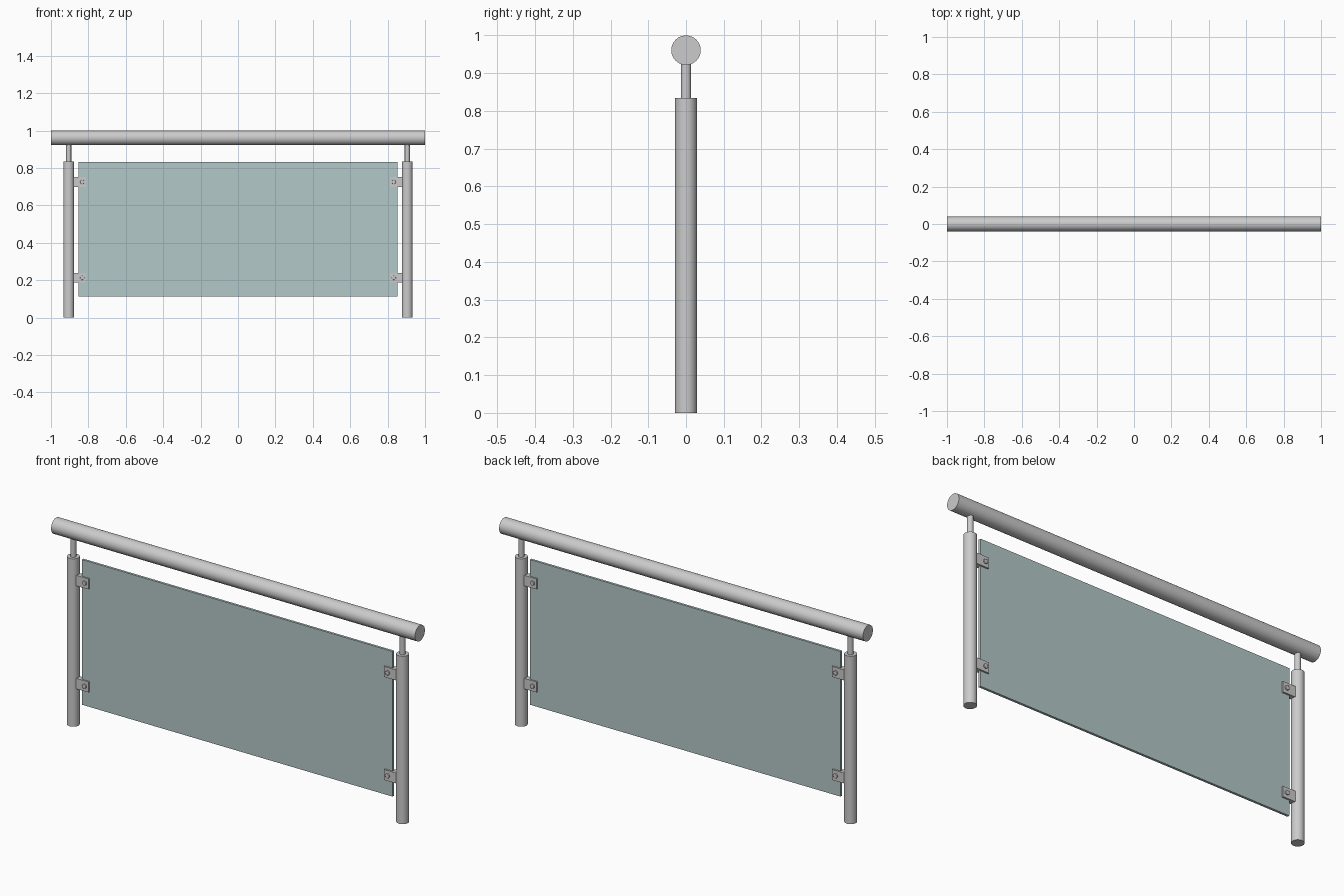
import bpy
from math import pi

if "Cube" in bpy.data.objects:
    bpy.data.objects.remove(bpy.data.objects["Cube"])

POST_X = 0.905
GLASS_X = 0.853
GLASS_T = 0.012


def cylinder(name, r, depth, loc, rot=(0, 0, 0), sides=32, bevel=0):
    bpy.ops.mesh.primitive_cylinder_add(vertices=sides, radius=r, depth=depth,
                                        location=loc, rotation=rot)
    ob = bpy.context.object
    ob.name = name
    if bevel:
        m = ob.modifiers.new("edge", 'BEVEL')
        m.width = bevel
        m.segments = 2
        m.limit_method = 'ANGLE'
    bpy.ops.object.shade_smooth_by_angle()
    return ob


def box(name, lo, hi):
    bpy.ops.mesh.primitive_cube_add(size=1, location=[(a + b) / 2 for a, b in zip(lo, hi)])
    ob = bpy.context.object
    ob.name = name
    ob.scale = [b - a for a, b in zip(lo, hi)]
    bpy.ops.object.transform_apply(location=False, rotation=False, scale=True)
    return ob


def side_box(name, s, x0, x1, y0, y1, z0, z1):
    # box given for the right side, mirrored in x by s
    xs = sorted((s * x0, s * x1))
    return box(name, (xs[0], y0, z0), (xs[1], y1, z1))


# handrail
cylinder("handrail", 0.039, 2.0, (0, 0, 0.961), (0, pi / 2, 0), 48)

# glass panel
glass = box("glass_panel", (-GLASS_X, -GLASS_T / 2, 0.112), (GLASS_X, GLASS_T / 2, 0.833))
mat = bpy.data.materials.new("tinted_glass")
mat.diffuse_color = (0.45, 0.58, 0.57, 0.5)
mat.use_nodes = True
mat.node_tree.nodes["Principled BSDF"].inputs["Base Color"].default_value = mat.diffuse_color
glass.data.materials.append(mat)

for side, s in (("left", -1), ("right", 1)):
    # post and the thin stem carrying the rail
    cylinder(f"post_{side}", 0.029, 0.834, (s * POST_X, 0, 0.417))
    cylinder(f"rail_stem_{side}", 0.0135, 0.12, (s * POST_X, 0, 0.88))

    # glass clamps: block at the post, two jaws and bolt heads
    for level, z in (("lower", 0.213), ("upper", 0.725)):
        tag = f"{side}_{level}"
        z0, z1 = z - 0.026, z + 0.026
        side_box(f"clamp_block_{tag}", s, GLASS_X + 0.002, 0.885, -0.014, 0.014, z0, z1)
        for face, f in (("front", -1), ("back", 1)):
            ys = sorted((f * GLASS_T / 2, f * 0.014))
            side_box(f"clamp_jaw_{tag}_{face}", s, 0.812, GLASS_X + 0.002, ys[0], ys[1], z0, z1)
            cylinder(f"clamp_bolt_{tag}_{face}", 0.011, 0.008,
                     (s * 0.833, f * 0.016, z), (pi / 2, 0, 0), 24, 0.0015)
